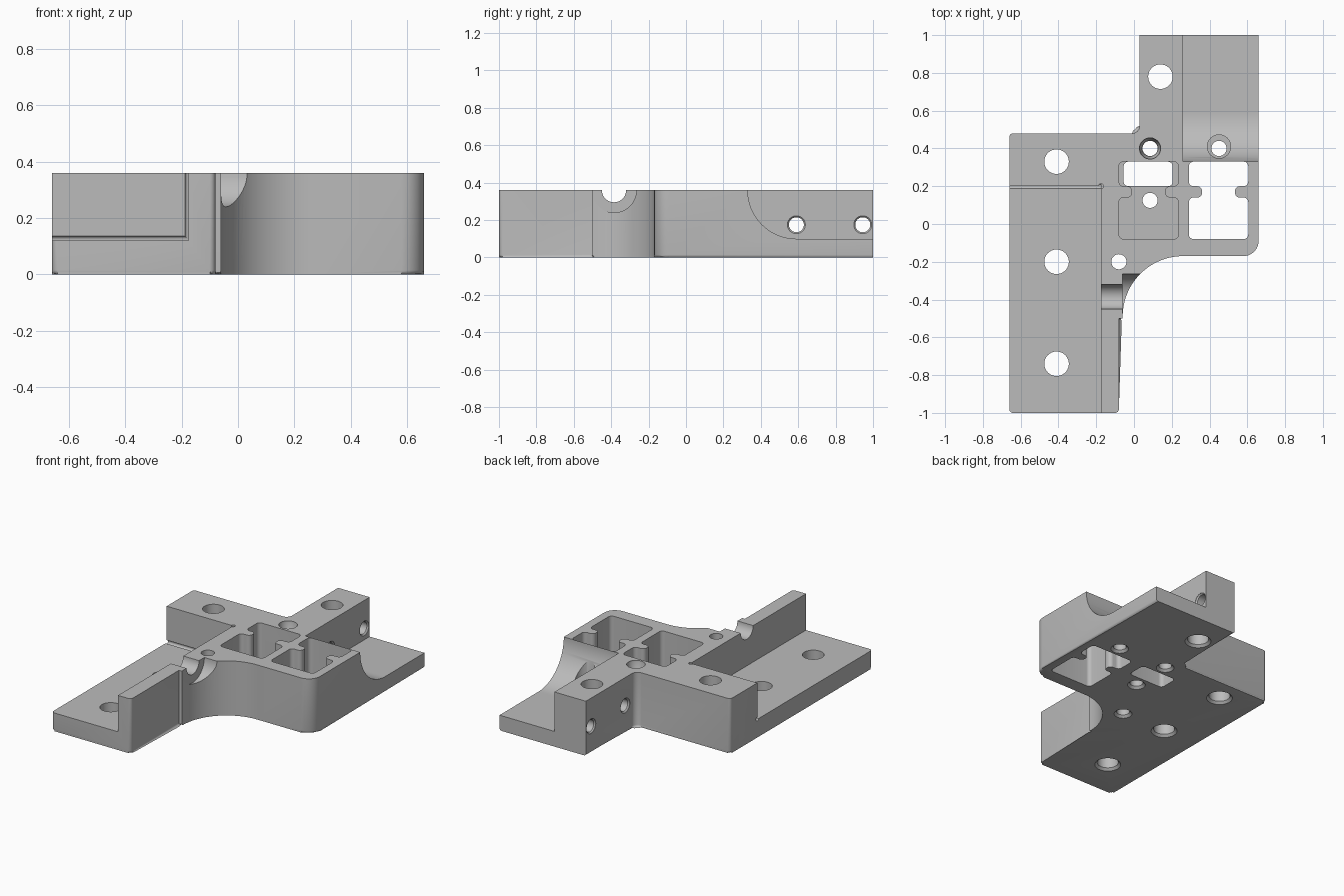
import bpy, bmesh, math
from mathutils import Matrix, Vector

default = bpy.data.objects.get("Cube")
if default:
    bpy.data.objects.remove(default, do_unlink=True)

TOP = 0.36
UP = Matrix.Identity(4)
# Local x, y, z become world y, z, x
SIDEWAYS = Matrix(((0, 0, 1, 0), (1, 0, 0, 0), (0, 1, 0, 0), (0, 0, 0, 1)))

grey = bpy.data.materials.new("machined_grey")
grey.use_nodes = True
grey.diffuse_color = (0.5, 0.5, 0.5, 1)
grey.node_tree.nodes["Principled BSDF"].inputs["Base Color"].default_value = (0.5, 0.5, 0.5, 1)


def rounded(corners):
    """Outline from square corners (x, y, radius)."""
    outline = []
    for i, (x, y, r) in enumerate(corners):
        p = Vector((x, y))
        if r == 0:
            outline.append(p)
            continue
        a = (Vector(corners[i - 1][:2]) - p).normalized()
        b = (Vector(corners[(i + 1) % len(corners)][:2]) - p).normalized()
        n = 28 if r > 0.2 else 6
        for k in range(n + 1):
            t = math.pi / 2 * k / n
            outline.append(p + r * (a + b - b * math.cos(t) - a * math.sin(t)))
    return outline


def finish(bm, name, matrix):
    bmesh.ops.recalc_face_normals(bm, faces=bm.faces)
    bm.transform(matrix)
    mesh = bpy.data.meshes.new(name)
    bm.to_mesh(mesh)
    bm.free()
    mesh.materials.append(grey)
    obj = bpy.data.objects.new(name, mesh)
    bpy.context.collection.objects.link(obj)
    return obj


def loft(name, rings, matrix=UP, bottom_round=0):
    """Solid through rings of matching points."""
    bm = bmesh.new()
    loops = [[bm.verts.new(p) for p in ring] for ring in rings]
    for low, high in zip(loops, loops[1:]):
        for i in range(len(low)):
            bm.faces.new((low[i - 1], low[i], high[i], high[i - 1]))
    base = bm.faces.new(loops[0])
    bm.faces.new(loops[-1])
    if bottom_round:
        edges = [e for e in base.edges if min(v.co.y for v in e.verts) < 0.999]
        bmesh.ops.bevel(bm, geom=edges, offset=bottom_round, segments=3,
                        profile=0.5, affect='EDGES', clamp_overlap=False)
    return finish(bm, name, matrix)


def prism(name, corners, low, high, matrix=UP, bottom_round=0):
    outline = rounded(corners)
    return loft(name, [[(p.x, p.y, h) for p in outline] for h in (low, high)],
                matrix, bottom_round)


def lathe(name, x, y, steps, matrix=UP, sides=40):
    """Turned solid from (radius, height) steps."""
    turn = [math.tau * i / sides for i in range(sides)]
    return loft(name, [[(x + r * math.cos(t), y + r * math.sin(t), h) for t in turn]
                       for r, h in steps], matrix)


def box(x0, x1, y0, y1, r=0):
    return [(x0, y0, r), (x1, y0, r), (x1, y1, r), (x0, y1, r)]


def tabbed_pocket(x0, x1):
    right = [(x1, 0.14), (x1 - 0.07, 0.14), (x1 - 0.07, 0.2), (x1, 0.2)]
    left = [(x0, 0.2), (x0 + 0.07, 0.2), (x0 + 0.07, 0.14), (x0, 0.14)]
    points = [(x0, -0.08), (x1, -0.08)] + right + [(x1, 0.33), (x0, 0.33)] + left
    return [(x, y, 0.025) for x, y in points]


# Main plate with scooped front corner and rear arm
body = prism("bracket_body", [
    (-0.66, -1, 0.02), (-0.08, -1, 0.02), (-0.08, -0.5, 0), (-0.06, -0.5, 0),
    (-0.06, -0.17, 0.32), (0.66, -0.17, 0.08), (0.66, 1, 0), (0.03, 1, 0),
    (0.03, 0.48, 0.04), (-0.66, 0.48, 0.02)], 0, TOP, bottom_round=0.015)

cutters = []

# Stepped shelf on the right wing, with relief in its inner corners
cutters.append(prism("shelf_cut", box(-1, -0.175, -1.2, 0.2), 0.12, 0.5))
cutters.append(lathe("corner_relief", -0.175, 0.2, [(0.013, 0.121), (0.013, 0.5)], sides=16))
cutters.append(lathe("wall_relief", 0.2, 0.123, [(0.013, -1), (0.013, -0.176)], SIDEWAYS, 16))

# Curved ramp down to the rear shelf
cutters.append(prism("ramp_cut", [(0.33, 0.6, 0), (0.33, 0.1, 0.26), (1.2, 0.1, 0),
                                  (1.2, 0.6, 0)], 0.26, 0.9, SIDEWAYS))

# Two tabbed pockets, one with a floor and a window
cutters.append(prism("floored_pocket", tabbed_pocket(-0.08, 0.235), 0.1, 0.5))
cutters.append(prism("pocket_window", box(-0.055, 0.205, 0.2, 0.33, 0.025), -0.1, 0.2))
cutters.append(prism("open_pocket", tabbed_pocket(0.29, 0.605), -0.1, 0.5))

# Vertical holes, chamfered underneath
for x, y, r in [(-0.41, 0.33, 0.065), (-0.41, -0.2, 0.065), (-0.41, -0.74, 0.065),
                (0.14, 0.78, 0.065), (0.085, 0.4, 0.04), (0.45, 0.4, 0.04),
                (-0.08, -0.2, 0.04), (0.085, 0.125, 0.04)]:
    cutters.append(lathe("bolt_hole", x, y, [(r + 0.03, -0.015), (r, 0.015), (r, 0.5)]))
cutters.append(lathe("countersink", 0.085, 0.4, [(0.042, TOP - 0.05), (0.056, TOP - 0.01),
                                                 (0.056, 0.5)]))
cutters.append(lathe("ramp_counterbore", 0.45, 0.41, [(0.062, 0.1), (0.062, 0.5)]))

# Cross holes through the rear arm
for y in (0.59, 0.945):
    cutters.append(lathe("cross_hole", y, 0.175, [(0.048, -0.1), (0.048, 0.032), (0.04, 0.04),
                                                  (0.04, 0.25), (0.048, 0.258), (0.048, 0.4)],
                         SIDEWAYS))

# Round channel through the front rail, with a wider seat
cutters.append(lathe("rail_channel", -0.385, TOP, [(0.065, -0.3), (0.065, 0.1)], SIDEWAYS))
cutters.append(lathe("channel_seat", -0.385, TOP, [(0.12, -0.06), (0.12, 0.25)], SIDEWAYS, 56))

bpy.ops.object.select_all(action='DESELECT')
bpy.context.view_layer.objects.active = body
body.select_set(True)
for cutter in cutters:
    cutter.hide_render = True
    cut = body.modifiers.new(cutter.name, 'BOOLEAN')
    cut.operation = 'DIFFERENCE'
    cut.solver = 'EXACT'
    cut.object = cutter
    bpy.ops.object.modifier_apply(modifier=cut.name)
    bpy.data.objects.remove(cutter, do_unlink=True)

bpy.ops.object.shade_smooth_by_angle(angle=math.radians(30))
